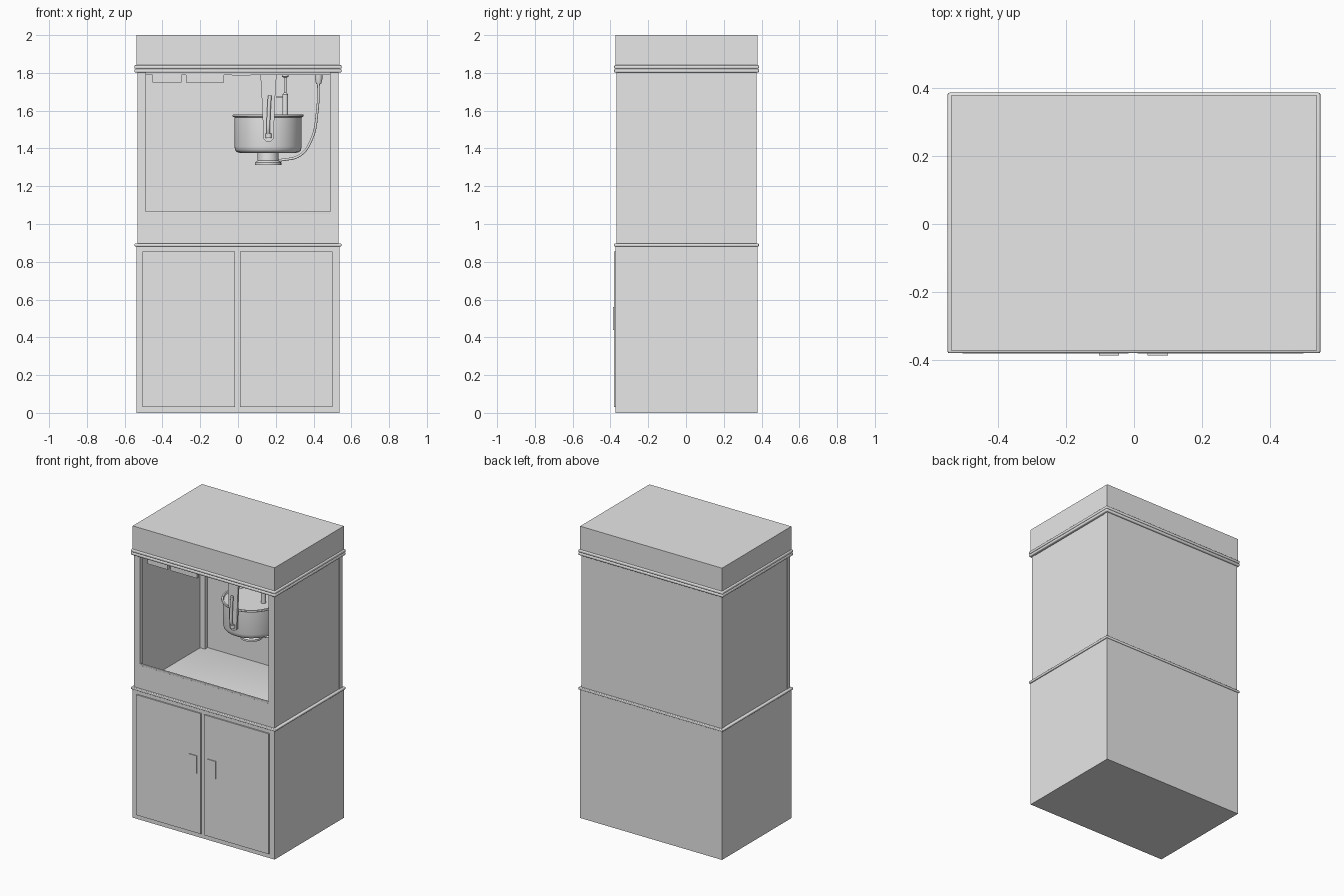
import bpy, bmesh, math
from mathutils import Matrix

cube = bpy.data.objects.get("Cube")
if cube:
    bpy.data.objects.remove(cube, do_unlink=True)

grey = bpy.data.materials.new("light_grey")
grey.use_nodes = True
grey.diffuse_color = (0.8, 0.8, 0.8, 1)
grey.node_tree.nodes["Principled BSDF"].inputs["Base Color"].default_value = (0.8, 0.8, 0.8, 1)

CY = 0.003  # depth centre of the cabinet


def finish(name, bm, smooth=False):
    bmesh.ops.recalc_face_normals(bm, faces=bm.faces)
    mesh = bpy.data.meshes.new(name)
    bm.to_mesh(mesh)
    bm.free()
    obj = bpy.data.objects.new(name, mesh)
    bpy.context.collection.objects.link(obj)
    mesh.materials.append(grey)
    if smooth:
        bpy.ops.object.select_all(action='DESELECT')
        obj.select_set(True)
        bpy.context.view_layer.objects.active = obj
        bpy.ops.object.shade_smooth_by_angle(angle=math.radians(35))
    return obj


def box(name, x, y, z, bevel=0):
    """Box from (min, max) ranges on each axis."""
    bm = bmesh.new()
    size = [b - a for a, b in (x, y, z)]
    mid = [(a + b) / 2 for a, b in (x, y, z)]
    bmesh.ops.create_cube(bm, size=1, matrix=Matrix.Translation(mid) @ Matrix.Diagonal((*size, 1)))
    if bevel:
        bmesh.ops.bevel(bm, geom=bm.edges[:], offset=bevel, segments=3, profile=0.5, affect='EDGES')
    return finish(name, bm, bool(bevel))


def slab(name, hx, hy, z, bevel=0):
    return box(name, (-hx, hx), (CY - hy, CY + hy), z, bevel)


def lathe(name, profile, x, y, steps=48):
    """Turn a (radius, z) profile about a vertical axis."""
    bm = bmesh.new()
    verts = [bm.verts.new((r, 0, z)) for r, z in profile]
    edges = [bm.edges.new(pair) for pair in zip(verts, verts[1:])]
    bmesh.ops.spin(bm, geom=verts + edges, cent=(0, 0, 0), axis=(0, 0, 1),
                   angle=math.tau, steps=steps)
    bmesh.ops.remove_doubles(bm, verts=bm.verts, dist=1e-5)
    bmesh.ops.translate(bm, verts=bm.verts, vec=(x, y, 0))
    return finish(name, bm, True)


def plate(name, outline, y0, y1):
    """Extrude an (x, z) outline from y0 to y1."""
    bm = bmesh.new()
    face = bm.faces.new([bm.verts.new((x, y0, z)) for x, z in outline])
    new = bmesh.ops.extrude_face_region(bm, geom=[face])["geom"]
    bmesh.ops.translate(bm, verts=[v for v in new if isinstance(v, bmesh.types.BMVert)],
                        vec=(0, y1 - y0, 0))
    return finish(name, bm)


def tube(name, points, radius):
    """Round tube along a smooth path."""
    curve = bpy.data.curves.new(name, 'CURVE')
    curve.dimensions = '3D'
    curve.bevel_depth = radius
    curve.bevel_resolution = 3
    curve.use_fill_caps = True
    spline = curve.splines.new('BEZIER')
    spline.bezier_points.add(len(points) - 1)
    for p, co in zip(spline.bezier_points, points):
        p.co = co
        p.handle_left_type = p.handle_right_type = 'AUTO'
    obj = bpy.data.objects.new(name, curve)
    bpy.context.collection.objects.link(obj)
    curve.materials.append(grey)


# Base cupboard and counter
slab("base_cupboard", 0.538, 0.375, (0, 0.881))
slab("counter_top", 0.548, 0.383, (0.881, 0.897), 0.005)

# Cupboard doors with flat handles
for side, label in ((-1, "right"), (1, "left")):
    def span(a, b, s=side):
        return tuple(sorted((-0.003 + s * a, -0.003 + s * b)))
    box(f"{label}_door", span(0.013, 0.502), (-0.381, -0.370), (0.03, 0.855))
    hx = (0.04, 0.1) if side > 0 else (-0.103, -0.044)
    box(f"{label}_door_handle", hx, (-0.386, -0.380), (0.44, 0.56))

# Display case: corner posts, side panes, back and front panels
CASE = (0.89, 1.805)
FRONT, BACK = CY - 0.37, CY + 0.37
for s, label in ((-1, "right"), (1, "left")):
    outer = tuple(sorted((s * 0.488, s * 0.533)))
    box(f"{label}_front_post", outer, (FRONT, FRONT + 0.03), CASE)
    box(f"{label}_back_post", outer, (BACK - 0.035, BACK), CASE)
    box(f"{label}_side_pane", tuple(sorted((s * 0.524, s * 0.530))),
        (FRONT + 0.02, BACK - 0.02), CASE)
box("back_panel", (-0.5, 0.5), (BACK - 0.006, BACK), CASE)
box("front_lower_panel", (-0.489, 0.489), (FRONT, FRONT + 0.01), (0.89, 1.055))
box("front_panel_rim", (-0.489, 0.489), (FRONT, FRONT + 0.014), (1.053, 1.066), 0.003)

# Canopy with double bead moulding
slab("canopy", 0.538, 0.375, (1.802, 2.0))
for z in (1.802, 1.822):
    slab("canopy_bead", 0.548, 0.383, (z, z + 0.019), 0.006)
slab("ceiling_plate", 0.488, 0.34, (1.79, 1.804))

# Control plates hanging below the canopy
for x, z in (((-0.452, -0.298), 1.75), ((-0.276, -0.075), 1.75), ((-0.033, 0.065), 1.785)):
    box("control_plate", x, (FRONT + 0.03, FRONT + 0.05), (z, 1.8))

# Kettle with rounded foot, rolled rim and flat lid
KX, KY = 0.159, -0.08
lathe("kettle", [(0, 1.377), (0.15, 1.377), (0.165, 1.381), (0.174, 1.391), (0.178, 1.41),
                 (0.178, 1.565), (0.186, 1.567), (0.189, 1.573), (0.186, 1.58),
                 (0.176, 1.58), (0.172, 1.572), (0, 1.572)], KX, KY)
lathe("kettle_heater_base", [(0, 1.378), (0.056, 1.378), (0.056, 1.335), (0.07, 1.325),
                             (0.07, 1.312), (0, 1.312)], KX, KY, 32)

# Hanging bracket and tipping handle in front of the kettle
plate("hanging_bracket", [(0.113, 1.8), (0.209, 1.8), (0.2, 1.75), (0.188, 1.45), (0.174, 1.437),
                          (0.148, 1.437), (0.136, 1.45), (0.13, 1.57), (0.122, 1.75)],
      KY - 0.205, KY - 0.191)
tube("tipping_handle", [(0.168, KY - 0.225, 1.68), (0.162, KY - 0.225, 1.57),
                        (0.16, KY - 0.215, 1.48), (0.162, KY - 0.195, 1.465)], 0.01)
lathe("handle_pivot", [(0, 1.455), (0.016, 1.455), (0.016, 1.48), (0, 1.48)], 0.162, KY - 0.207, 24)

# Stirrer drive above the kettle
lathe("stirrer_drive", [(0, 1.573), (0.015, 1.573), (0.015, 1.685), (0.007, 1.695), (0.007, 1.775),
                        (0.018, 1.78), (0.018, 1.8), (0, 1.8)], 0.25, KY, 24)
box("drive_catch", (0.205, 0.24), (KY - 0.006, KY + 0.006), (1.668, 1.678))

# Power cable from the ceiling socket to the heater base
lathe("cable_socket", [(0, 1.74), (0.013, 1.74), (0.02, 1.77), (0.02, 1.8), (0, 1.8)], 0.427, KY, 24)
tube("power_cable", [(x, KY, z) for x, z in ((0.427, 1.76), (0.42, 1.6), (0.39, 1.45),
                                            (0.33, 1.365), (0.24, 1.34), (0.14, 1.335))], 0.007)
